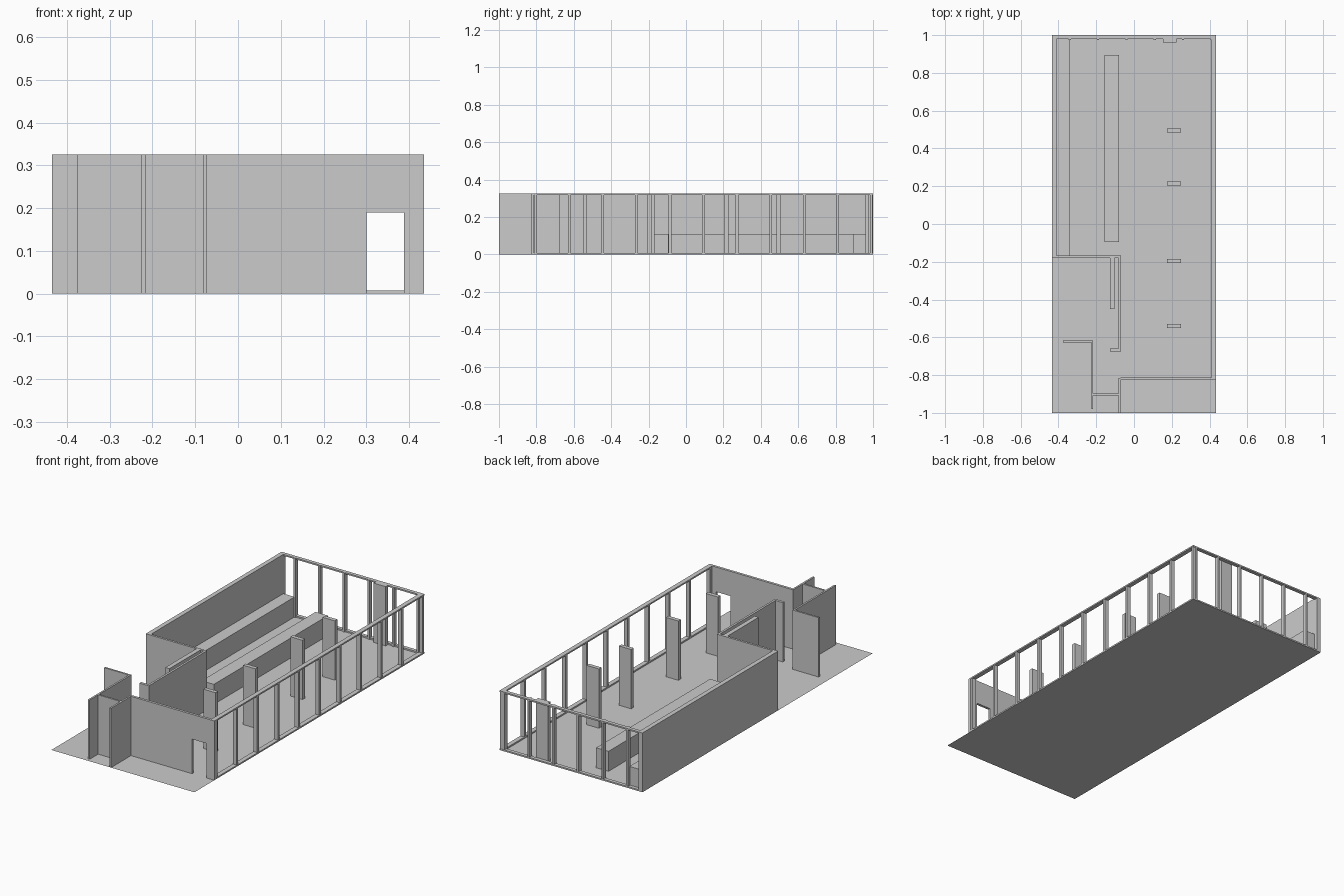
import bpy, bmesh

if "Cube" in bpy.data.objects:
    bpy.data.objects.remove(bpy.data.objects["Cube"])

H = 0.326   # wall height
T = 0.012   # partition thickness


def box(name, x0, x1, y0, y1, z0=0.0, z1=H):
    """Axis-aligned box from its limits."""
    bm = bmesh.new()
    bmesh.ops.create_cube(bm, size=1.0)
    for v in bm.verts:
        v.co.x = x1 if v.co.x > 0 else x0
        v.co.y = y1 if v.co.y > 0 else y0
        v.co.z = z1 if v.co.z > 0 else z0
    me = bpy.data.meshes.new(name)
    bm.to_mesh(me)
    bm.free()
    ob = bpy.data.objects.new(name, me)
    bpy.context.collection.objects.link(ob)
    return ob


def polygon_wall(name, profile, y, thickness):
    """Flat wall outline in x/z, thickened along y."""
    bm = bmesh.new()
    face = bm.faces.new([bm.verts.new((x, y, z)) for x, z in profile])
    ext = bmesh.ops.extrude_face_region(bm, geom=[face])
    verts = [g for g in ext["geom"] if isinstance(g, bmesh.types.BMVert)]
    bmesh.ops.translate(bm, verts=verts, vec=(0, thickness, 0))
    bmesh.ops.recalc_face_normals(bm, faces=bm.faces)
    me = bpy.data.meshes.new(name)
    bm.to_mesh(me)
    bm.free()
    ob = bpy.data.objects.new(name, me)
    bpy.context.collection.objects.link(ob)
    return ob


# Floor sheet
bpy.ops.mesh.primitive_plane_add(size=1)
floor = bpy.context.object
floor.name = "floor"
floor.scale = (0.87, 2.0, 1.0)

# Solid left wall and the enclosed room corner
box("left_wall", -0.435, -0.41, -0.18, 1.0)
box("room_back_wall", -0.41, -0.07, -0.18, -0.18 + T)
box("room_side_wall", -0.082, -0.07, -0.675, -0.18)
box("room_wall_return", -0.127, -0.082, -0.675, -0.66)
box("room_cabinet", -0.127, -0.102, -0.45, -0.18)

# Entrance partitions
box("entry_back_wall", -0.375, -0.225, -0.627, -0.617)
box("entry_side_wall", -0.226, -0.216, -0.98, -0.617)
box("entry_cross_wall", -0.216, -0.082, -0.907, -0.897)
box("entry_front_wall", -0.082, -0.072, -1.0, -0.814)

# Front wall with a door opening
polygon_wall("front_wall", [(-0.072, 0), (0.30, 0), (0.30, 0.19), (0.388, 0.19),
                            (0.388, 0), (0.435, 0), (0.435, H), (-0.072, H)],
             -0.827, 0.014)

# Right window frame: rails and posts
for z0, z1, label in ((0, 0.008, "sill"), (H - 0.008, H, "head")):
    box("right_window_" + label, 0.41, 0.435, -0.813, 1.0, z0, z1)
    box("back_window_" + label, -0.41, 0.41, 0.98, 1.0, z0, z1)
for i in range(11):
    y = -0.803 + i * 0.1793
    box("right_window_post", 0.41, 0.433, y - 0.007, y + 0.007)

# Back window posts
for i in range(6):
    x = -0.34 + i * 0.15
    box("back_window_post", x - 0.006, x + 0.006, 0.975, 0.999)

# Row of flat columns
for y in (-0.54, -0.195, 0.215, 0.495):
    box("column", 0.175, 0.25, y - 0.011, y + 0.011)
box("back_column", 0.153, 0.226, 0.96, 0.98)

# Counters
box("wall_counter", -0.41, -0.342, -0.168, 0.98, 0, 0.11)
box("island_counter", -0.155, -0.08, -0.095, 0.895, 0, 0.11)
